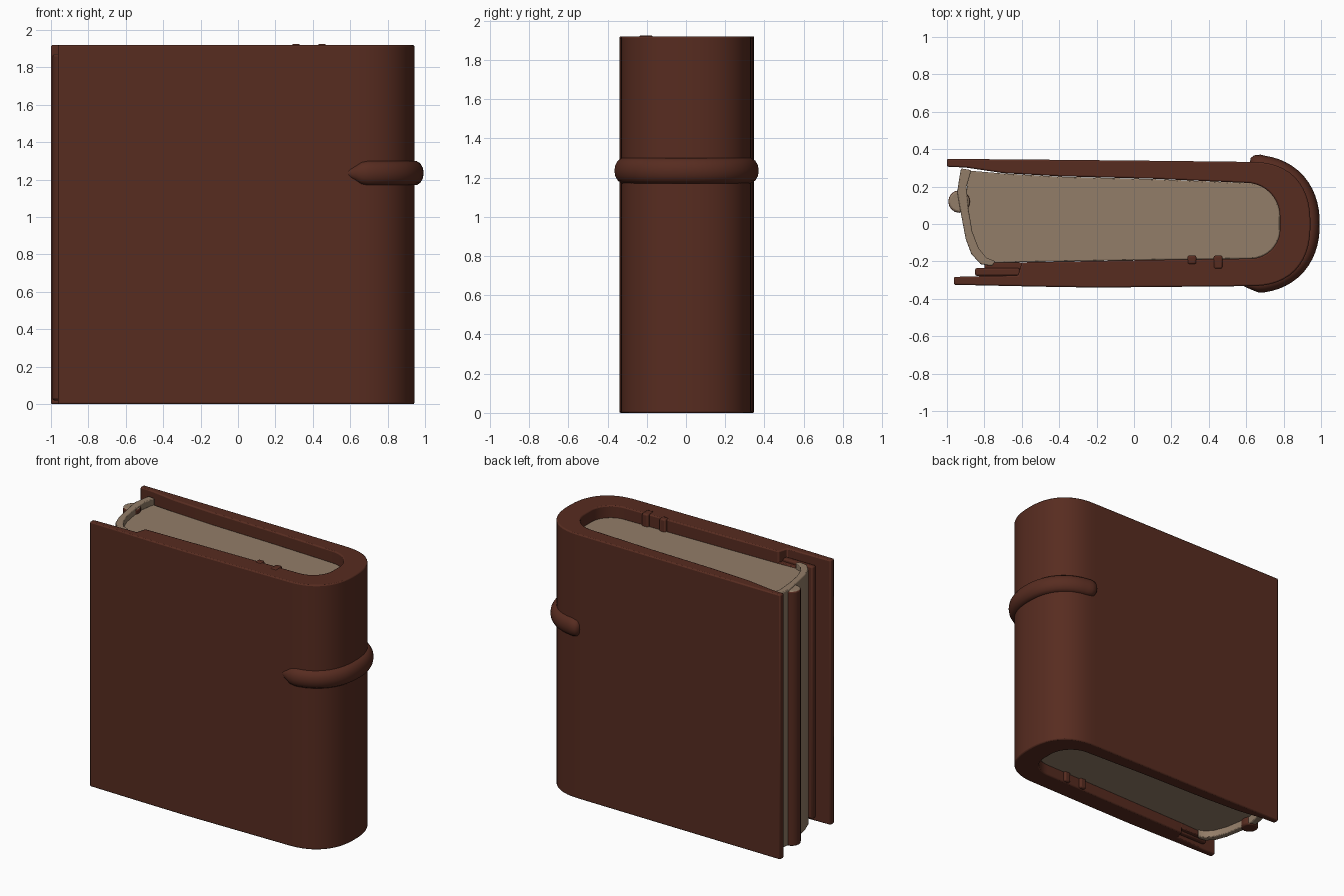
import bpy, bmesh, math
from mathutils import Vector

if "Cube" in bpy.data.objects:
    bpy.data.objects.remove(bpy.data.objects["Cube"])


def material(name, rgb):
    m = bpy.data.materials.new(name)
    m.diffuse_color = (*rgb, 1)
    m.use_nodes = True
    m.node_tree.nodes["Principled BSDF"].inputs["Base Color"].default_value = m.diffuse_color
    return m


leather = material("brown leather", (0.096, 0.025, 0.0145))
paper = material("aged paper", (0.290, 0.205, 0.138))


def finish(name, bm, mats, bevel=0.0, angle=35):
    bmesh.ops.recalc_face_normals(bm, faces=bm.faces)
    me = bpy.data.meshes.new(name)
    bm.to_mesh(me)
    bm.free()
    ob = bpy.data.objects.new(name, me)
    bpy.context.collection.objects.link(ob)
    for m in mats:
        me.materials.append(m)
    bpy.ops.object.select_all(action='DESELECT')
    ob.select_set(True)
    bpy.context.view_layer.objects.active = ob
    bpy.ops.object.shade_smooth_by_angle(angle=math.radians(angle))
    if bevel:
        b = ob.modifiers.new("soft edges", 'BEVEL')
        b.width, b.segments = bevel, 2
        b.limit_method, b.angle_limit = 'ANGLE', math.radians(40)
    return ob


def prism(name, outline, z0, z1, mat, bevel=0.0, top_mat=None):
    """Vertical prism from an xy outline, optionally with its own top colour."""
    bm = bmesh.new()
    face = bm.faces.new([bm.verts.new((x, y, z0)) for x, y in outline])
    ext = bmesh.ops.extrude_face_region(bm, geom=[face])
    for v in ext["geom"]:
        if isinstance(v, bmesh.types.BMVert):
            v.co.z = z1
    bmesh.ops.recalc_face_normals(bm, faces=bm.faces)
    if top_mat:
        for f in bm.faces:
            f.material_index = int(f.normal.z > 0.7)
    return finish(name, bm, [mat] + ([top_mat] if top_mat else []), bevel)


def arc(cx, cy, rx, ry, a0, a1, n, power=2.0):
    """Elliptic arc; a power above 2 gives a squarer curve."""
    pts = []
    for i in range(n + 1):
        a = math.radians(a0 + (a1 - a0) * i / n)
        c, s = math.cos(a), math.sin(a)
        k = (abs(c) ** power + abs(s) ** power) ** (-1 / power)
        pts.append((cx + rx * c * k, cy + ry * s * k))
    return pts


def box(x0, x1, y0, y1):
    return [(x0, y0), (x1, y0), (x1, y1), (x0, y1)]


# Rounded inside of the spine, shared by cover and pages (back to front)
inner_spine = (arc(0.60, 0.04, 0.18, 0.18, 90, 0, 10)
               + arc(0.62, -0.03, 0.16, 0.155, 0, -90, 10))

# Wrap-around cover: back board, round spine, front board
outer = ([(-1.0, 0.348), (-0.5, 0.344), (0.1, 0.338)]
         + arc(0.62, 0, 0.323, 0.332, 90, -90, 28, 2.4)
         + [(0.1, -0.337), (-0.2, -0.340), (-0.5, -0.335), (-0.963, -0.325)])
inner = ([(-0.963, -0.283), (-0.86, -0.280), (-0.62, -0.275), (-0.60, -0.205),
          (0.1, -0.192)] + inner_spine[::-1]
         + [(0.1, 0.242), (-0.4, 0.255), (-0.7, 0.272), (-0.9, 0.302), (-1.0, 0.306)])
prism("cover", outer + inner, 0, 1.92, leather, 0.008)

# Page block, set back a little from the cover's top and bottom
front_curl = [(-0.76, -0.225), (-0.82, -0.215), (-0.87, -0.16), (-0.90, -0.08),
              (-0.915, 0.0), (-0.93, 0.08), (-0.945, 0.17), (-0.935, 0.24),
              (-0.925, 0.297)]
pages = ([(-0.88, 0.285), (-0.7, 0.270), (-0.4, 0.253), (0.1, 0.240)] + inner_spine
         + [(0.1, -0.192), (-0.60, -0.204), (-0.74, -0.21), (-0.80, -0.2),
            (-0.85, -0.12), (-0.88, 0.0), (-0.90, 0.15)])
prism("pages", pages, 0.075, 1.835, paper, 0.006)

# Taller curled sheet wrapping the fore-edge
sheet_back = [(-0.87, 0.288), (-0.895, 0.2), (-0.885, 0.08), (-0.865, -0.04),
              (-0.83, -0.13), (-0.79, -0.18), (-0.74, -0.2)]
prism("fore_edge_sheet", front_curl + sheet_back, 0.025, 1.88, paper, 0.006)

# Rounded bead running down the fore-edge, with a paper-coloured top
bead = arc(-0.935, 0.12, 0.058, 0.06, 0, 360, 16)[:-1]
prism("fore_edge_bead", bead, 0.02, 1.87, leather, 0.012, paper)

# Folded flap between the pages and the front board
prism("inner_flap", box(-0.85, -0.61, -0.277, -0.236), 0.03, 1.86, leather, 0.01)
prism("flap_fold", box(-0.80, -0.59, -0.245, -0.206), 0.04, 1.84, leather, 0.006)

# Small ribs inside the front board
for i, (x, y0) in enumerate(((0.31, -0.215), (0.45, -0.24))):
    prism(f"inner_rib_{i + 1}", box(x - 0.024, x + 0.024, y0, -0.168),
          0.005, 1.925, leather, 0.01)

# Raised band round the spine: oval section swept along the cover,
# blunt at the back, drawn to a point at the front
path = ([(0.62, 0.325), (0.625, 0.325), (0.64, 0.326), (0.67, 0.325)]
        + arc(0.625, 0, 0.320, 0.322, 78, -78, 26, 2.25)
        + [(0.66, -0.322), (0.63, -0.322), (0.60, -0.322), (0.575, -0.322)])
scale = [0.1, 0.55, 0.85, 0.97] + [1] * 27 + [0.9, 0.62, 0.36, 0.08]
bm = bmesh.new()
rings = []
for i, (p, s) in enumerate(zip(path, scale)):
    a, b = path[max(i - 1, 0)], path[min(i + 1, len(path) - 1)]
    t = Vector((b[0] - a[0], b[1] - a[1], 0)).normalized()
    n = Vector((-t.y, t.x, 0))
    rings.append([bm.verts.new(Vector((p[0], p[1], 1.235))
                  + n * 0.048 * s * math.cos(k * math.tau / 14)
                  + Vector((0, 0, 0.066 * s * math.sin(k * math.tau / 14))))
                  for k in range(14)])
for r, q in zip(rings, rings[1:]):
    for k in range(14):
        bm.faces.new((r[k], r[(k + 1) % 14], q[(k + 1) % 14], q[k]))
bm.faces.new(rings[0])
bm.faces.new(rings[-1])
finish("spine_band", bm, [leather], angle=50)
